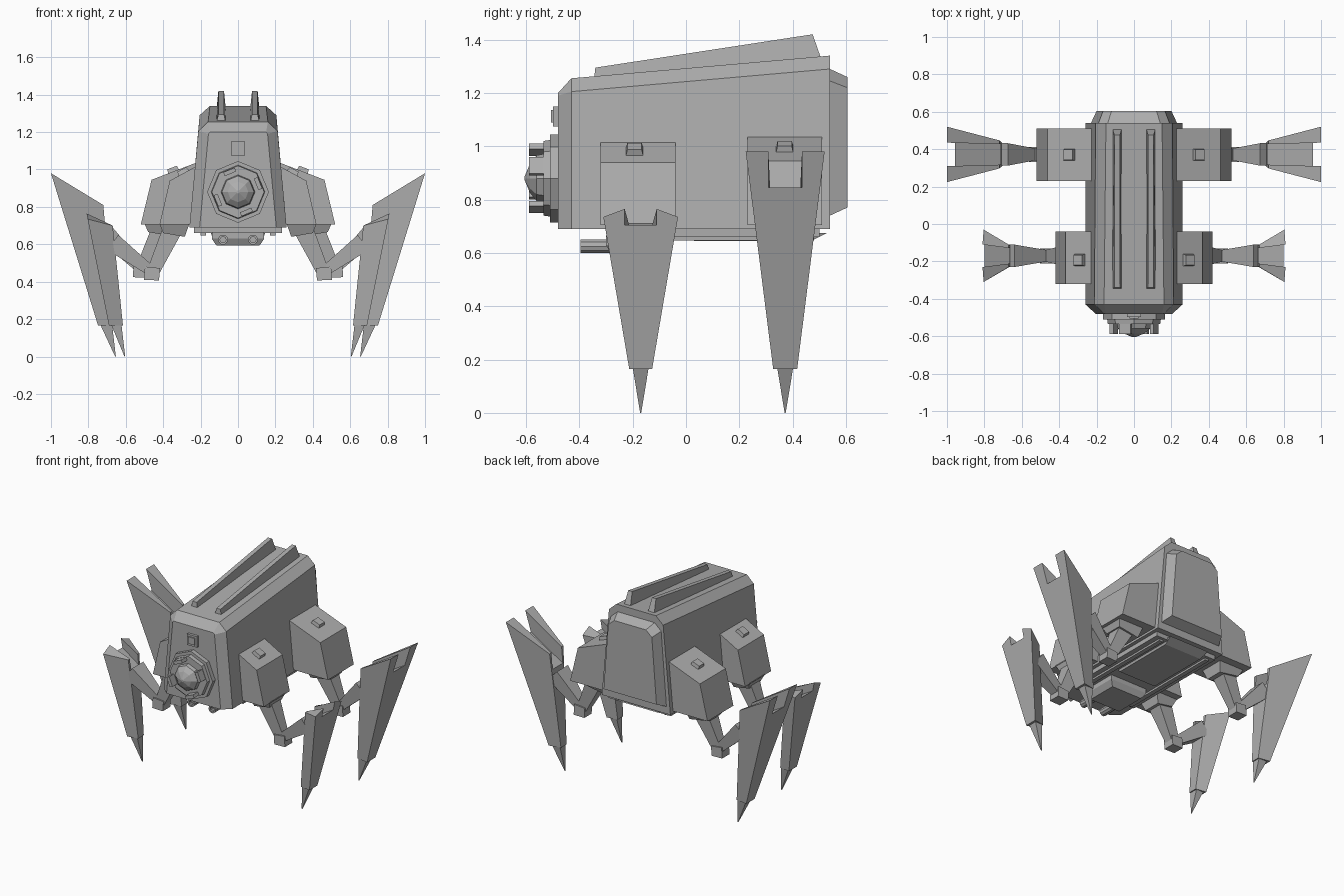
import bpy, bmesh, math
from mathutils import Vector

if "Cube" in bpy.data.objects:
    bpy.data.objects.remove(bpy.data.objects["Cube"])

grey = bpy.data.materials.new("hull grey")
grey.diffuse_color = (0.42, 0.42, 0.42, 1)
grey.use_nodes = True
grey.node_tree.nodes["Principled BSDF"].inputs["Base Color"].default_value = grey.diffuse_color


def loft(name, *rings):
    """Closed solid skinned through rings of equal length."""
    bm = bmesh.new()
    vr = [[bm.verts.new(p) for p in r] for r in rings]
    n = len(vr[0])
    for a, b in zip(vr, vr[1:]):
        for i in range(n):
            j = (i + 1) % n
            bm.faces.new((a[i], a[j], b[j], b[i]))
    bm.faces.new(vr[0])
    bm.faces.new(vr[-1])
    bmesh.ops.remove_doubles(bm, verts=bm.verts, dist=1e-5)
    bmesh.ops.recalc_face_normals(bm, faces=bm.faces)
    me = bpy.data.meshes.new(name)
    bm.to_mesh(me)
    bm.free()
    me.materials.append(grey)
    ob = bpy.data.objects.new(name, me)
    bpy.context.collection.objects.link(ob)
    return ob


def rect(x0, x1, y0, y1, z):
    return [(x0, y0, z), (x1, y0, z), (x1, y1, z), (x0, y1, z)]


def box(name, x0, x1, y0, y1, z0, z1):
    return loft(name, rect(x0, x1, y0, y1, z0), rect(x0, x1, y0, y1, z1))


def hull_ring(y, bottom, shoulder, top, ytop=None):
    """Six-sided hull section from (half width, z) pairs."""
    half = [(bottom[0], y, bottom[1]), (shoulder[0], y, shoulder[1]), (top[0], y if ytop is None else ytop, top[1])]
    return half + [(-x, yy, z) for x, yy, z in reversed(half)]


def disc(y, r, cx=0.0, cz=0.88, n=8, turn=0.0):
    return [(cx + r * math.cos(turn + 2 * math.pi * i / n), y,
             cz + r * math.sin(turn + 2 * math.pi * i / n)) for i in range(n)]


def slab(name, s, profile, y0, y1):
    """xz profile extruded along y, mirrored by side s."""
    return loft(name, *[[(s * x, y, z) for x, z in profile] for y in (y0, y1)])


def beam(name, s, yc, a, b, ha, hb):
    """Tapered bar from a to b (x, z); ha, hb = (in-plane half, y half)."""
    d = Vector((b[0] - a[0], b[1] - a[1])).normalized()
    nx, nz = -d.y, d.x
    rings = []
    for p, h in ((a, ha), (b, hb)):
        rings.append([(s * (p[0] + u * h[0] * nx), yc + v * h[1], p[1] + u * h[0] * nz)
                      for u, v in ((-1, -1), (1, -1), (1, 1), (-1, 1))])
    return loft(name, *rings)


# Main hull with chamfered nose and rear hatch
loft("hull",
     hull_ring(-0.48, (0.205, 0.69), (0.158, 1.19), (0.15, 1.20)),
     hull_ring(-0.43, (0.26, 0.69), (0.212, 1.205), (0.16, 1.255)),
     hull_ring(0.54, (0.26, 0.69), (0.205, 1.29), (0.15, 1.34)))
loft("rear_hatch",
     hull_ring(0.53, (0.23, 0.74), (0.19, 1.245), (0.14, 1.29)),
     hull_ring(0.54, (0.23, 0.74), (0.19, 1.245), (0.14, 1.29)),
     hull_ring(0.605, (0.20, 0.77), (0.165, 1.22), (0.12, 1.26)))

# Roof fins
for s in (-1, 1):
    rings = []
    for base, top in (((-0.345, 1.25), (-0.34, 1.295)), ((0.51, 1.32), (0.475, 1.42))):
        rings.append([(s * 0.065, base[0], base[1]), (s * 0.115, base[0], base[1]),
                      (s * 0.105, top[0], top[1]), (s * 0.075, top[0], top[1])])
    loft("roof_fin", *rings)

# Nose: sensor ring, dome, lugs and small hatch
loft("sensor_base", disc(-0.47, 0.165), disc(-0.51, 0.165))
loft("sensor_ring", disc(-0.50, 0.145), disc(-0.535, 0.14))
loft("sensor_dome", disc(-0.53, 0.092), disc(-0.56, 0.086), disc(-0.585, 0.055), disc(-0.605, 0.008))
for k in range(4):
    a = math.radians(22.5 + 90 * k)
    ca, sa = math.cos(a), math.sin(a)
    rings = []
    for y in (-0.52, -0.588):
        rings.append([(r * ca - t * sa, y, 0.88 + r * sa + t * ca)
                      for r, t in ((0.105, -0.033), (0.127, -0.033), (0.127, 0.033), (0.105, 0.033))])
    loft("sensor_lug", *rings)
box("nose_frame", -0.037, 0.037, -0.498, -0.47, 1.075, 1.15)
box("nose_hatch", -0.025, 0.025, -0.506, -0.48, 1.09, 1.137)

# Underside plates, rails and twin barrels
box("belly_plate", -0.235, 0.235, -0.28, 0.50, 0.66, 0.70)
loft("belly_keel", rect(-0.15, 0.15, 0.01, 0.53, 0.675), rect(-0.14, 0.14, 0.03, 0.47, 0.645))
loft("chin_box", rect(-0.14, 0.14, -0.30, -0.05, 0.665), rect(-0.14, 0.14, -0.30, -0.05, 0.63),
     rect(-0.115, 0.115, -0.28, -0.07, 0.593))
for s in (-1, 1):
    box("belly_rail", s * 0.185 - 0.015, s * 0.185 + 0.015, -0.26, 0.48, 0.647, 0.67)
    cx = s * 0.08
    loft("barrel", disc(-0.28, 0.027, cx, 0.625, 10), disc(-0.395, 0.027, cx, 0.625, 10),
         disc(-0.395, 0.016, cx, 0.625, 10), disc(-0.35, 0.016, cx, 0.625, 10))

# Legs: hip pod profile, hatch, socket, thigh, knee, shin, blade numbers
LEGS = [
    dict(name="front", y=-0.17, pod=[(0.18, 0.705), (0.42, 0.705), (0.365, 0.94), (0.20, 1.03)], pody=(-0.32, -0.04),
         hatch=(0.29, -0.193), socket=[(0.26, 0.71), (0.42, 0.71), (0.40, 0.66), (0.285, 0.64)],
         hip=(0.35, 0.68), knee=(0.455, 0.45), shin=(0.67, 0.61),
         outer=((0.69, 0.165), (0.81, 0.765), 0.705), inner=((0.615, 0.165), (0.67, 0.70), 0.63),
         ho=(0.043, 0.14, 0.06), hi=(0.03, 0.06, 0.042), tip=0.605, drop=0.03),
    dict(name="rear", y=0.372, pod=[(0.18, 0.705), (0.52, 0.705), (0.462, 0.945), (0.20, 1.045)], pody=(0.23, 0.51),
         hatch=(0.345, 0.37), socket=[(0.31, 0.71), (0.50, 0.71), (0.48, 0.665), (0.33, 0.64)],
         hip=(0.41, 0.68), knee=(0.515, 0.465), shin=(0.71, 0.66),
         outer=((0.748, 0.165), (1.0, 0.98), 0.845), inner=((0.665, 0.165), (0.72, 0.81), 0.70),
         ho=(0.045, 0.148, 0.063), hi=(0.03, 0.075, 0.055), tip=0.655, drop=0.0),
]


def blade_ring(s, yc, edge, half):
    """Forked outline: foot, prong tips and notch floor on one sloping face."""
    (xb, zb), (xt, zt), zn, drop = edge
    at = lambda z: xb + (xt - xb) * (z - zb) / (zt - zb)
    hb, ht, hn = half
    right = [(hb, zb), (ht, zt - drop), (hn, zt), (hn, zn)]
    pts = right + [(-h, z) for h, z in reversed(right)]
    return [(s * at(z), yc + h, z) for h, z in pts]


for L in LEGS:
    n, yc = L["name"], L["y"]
    for s in (-1, 1):
        slab(n + "_hip_pod", s, L["pod"], *L["pody"])
        # Small hatch lying on the sloping pod roof
        (x1, z1), (x0, z0) = L["pod"][2], L["pod"][3]
        hx, hy = L["hatch"]
        hz = z0 + (z1 - z0) * (hx - x0) / (x1 - x0)
        d = Vector((x1 - x0, z1 - z0)).normalized()
        beam(n + "_pod_hatch", s, hy, (hx + 0.02 * d.y, hz - 0.02 * d.x),
             (hx - 0.022 * d.y, hz + 0.022 * d.x), (0.034, 0.036), (0.027, 0.027))
        # Socket narrowing downward
        p = L["socket"]
        loft(n + "_socket", *[[(s * a[0], yc - h, a[1]), (s * b[0], yc - h, b[1]),
                               (s * b[0], yc + h, b[1]), (s * a[0], yc + h, a[1])]
                              for a, b, h in ((p[0], p[1], 0.085), (p[3], p[2], 0.06))])
        # Thigh, knee and shin
        k, sh = L["knee"], L["shin"]
        beam(n + "_thigh", s, yc, L["hip"], k, (0.052, 0.05), (0.033, 0.028))
        beam(n + "_knee", s, yc, (k[0] - 0.035, k[1] - 0.01), (k[0] + 0.045, k[1] - 0.005),
             (0.033, 0.04), (0.036, 0.04))
        beam(n + "_shin", s, yc, k, sh, (0.026, 0.026), (0.05, 0.06))
        # Forked blade and claw
        loft(n + "_blade", blade_ring(s, yc, L["outer"] + (L["drop"],), L["ho"]),
             blade_ring(s, yc, L["inner"] + (0.0,), L["hi"]))
        xi, xo = L["inner"][0][0] + 0.008, L["outer"][0][0] - 0.012
        t = L["tip"]
        loft(n + "_claw", rect(s * xi, s * xo, yc - 0.03, yc + 0.03, 0.17),
             rect(s * (t - 0.002), s * (t + 0.002), yc - 0.002, yc + 0.002, 0.0))
